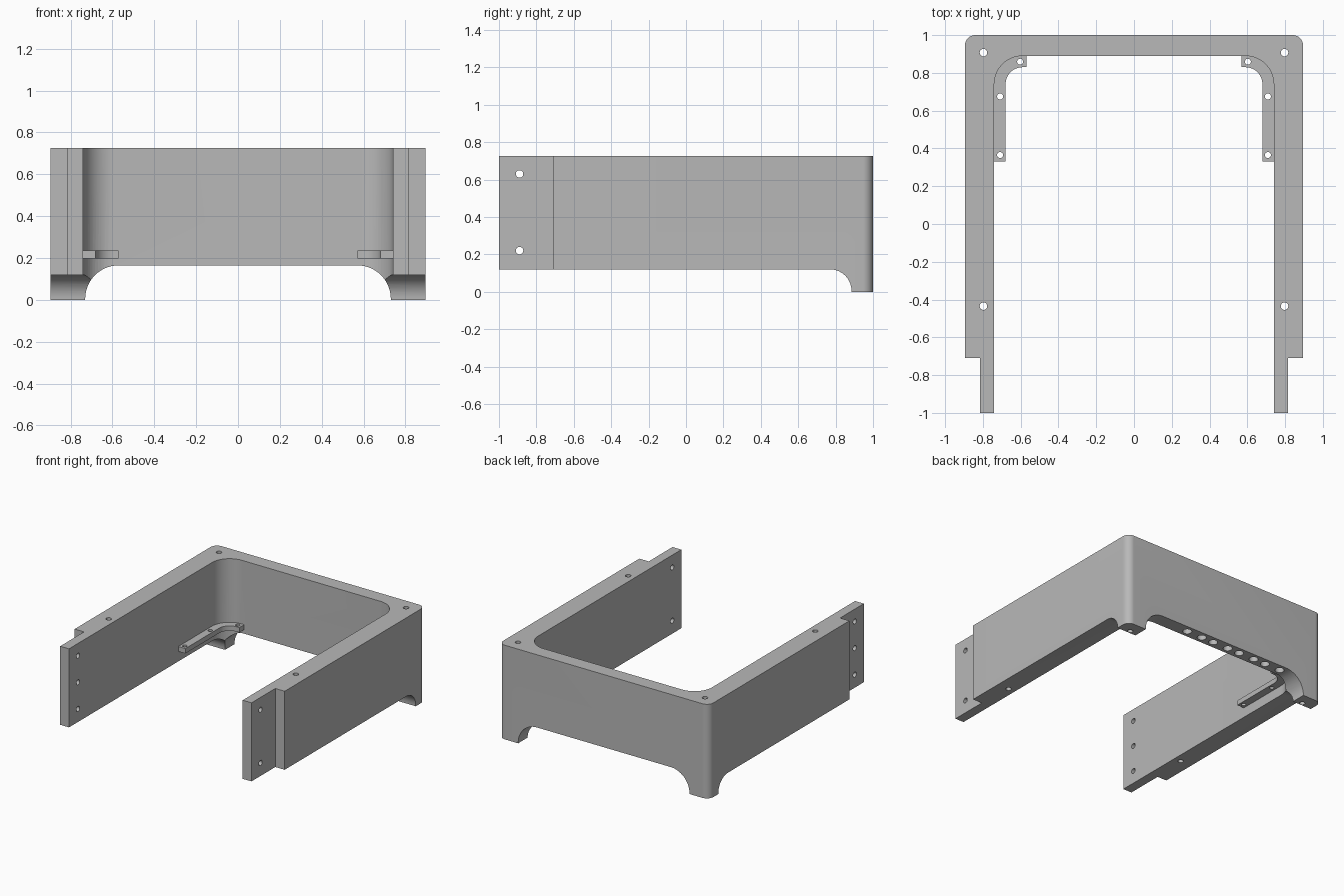
import bpy, bmesh, math

if "Cube" in bpy.data.objects:
    bpy.data.objects.remove(bpy.data.objects["Cube"])

grey = bpy.data.materials.new("light grey")
grey.use_nodes = True
grey.diffuse_color = (0.48, 0.48, 0.48, 1)
grey.node_tree.nodes["Principled BSDF"].inputs["Base Color"].default_value = (0.48, 0.48, 0.48, 1)


def arc(cx, cy, r, start, end, n=14):
    angles = [math.radians(start + (end - start) * i / n) for i in range(n + 1)]
    return [(cx + r * math.cos(a), cy + r * math.sin(a)) for a in angles]


def place(u, v, w, axis):
    return {"x": (w, u, v), "y": (u, w, v), "z": (u, v, w)}[axis]


def add_prism(bm, pts, lo, hi, axis):
    """Extrude a closed outline along one axis."""
    low = [bm.verts.new(place(u, v, lo, axis)) for u, v in pts]
    high = [bm.verts.new(place(u, v, hi, axis)) for u, v in pts]
    bm.faces.new(low)
    bm.faces.new(high)
    for i in range(len(pts)):
        j = (i + 1) % len(pts)
        bm.faces.new((low[i], low[j], high[j], high[i]))


def add_hole(bm, u, v, r, lo, hi, axis):
    add_prism(bm, arc(u, v, r, 0, 360, 24)[:-1], lo, hi, axis)


def finish(name, bm):
    bmesh.ops.recalc_face_normals(bm, faces=bm.faces[:])
    mesh = bpy.data.meshes.new(name)
    bm.to_mesh(mesh)
    bm.free()
    mesh.materials.append(grey)
    ob = bpy.data.objects.new(name, mesh)
    bpy.context.collection.objects.link(ob)
    return ob


def prism(name, pts, lo, hi, axis):
    bm = bmesh.new()
    add_prism(bm, pts, lo, hi, axis)
    return finish(name, bm)


def cut(ob, cutter):
    cutter.hide_render = True
    mod = ob.modifiers.new("cut", "BOOLEAN")
    mod.operation = "DIFFERENCE"
    mod.solver = "EXACT"
    mod.object = cutter
    bpy.context.view_layer.objects.active = ob
    bpy.ops.object.modifier_apply(modifier=mod.name)
    bpy.data.objects.remove(cutter)


def smooth(ob):
    bpy.ops.object.select_all(action="DESELECT")
    ob.select_set(True)
    bpy.context.view_layer.objects.active = ob
    bpy.ops.object.shade_smooth_by_angle(angle=math.radians(30))


def mirrored(half):
    return half + [(-x, y) for x, y in reversed(half)]


# U-shaped frame with thin front tabs
HEIGHT = 0.725
half = arc(0.84, 0.945, 0.055, 90, 0)
half += [(0.895, -0.71), (0.815, -0.71), (0.815, -1), (0.74, -1)]
half += arc(0.59, 0.74, 0.15, 0, 90)
frame = prism("frame", mirrored(half), 0, HEIGHT, "z")

# Underside openings that leave two rear feet
side = [(-1.1, -0.1), (0.885, -0.1)] + arc(0.77, 0.005, 0.115, 0, 90) + [(-1.1, 0.12)]
cut(frame, prism("side_opening", side, -1, 1, "x"))
back = [(0.73, -0.1)] + arc(0.57, 0.005, 0.16, 0, 90)
cut(frame, prism("back_opening", mirrored(back), 0.5, 1.1, "y"))

# Screw holes in the walls and tabs, sockets under the back wall
bm = bmesh.new()
for s in (-1, 1):
    for y in (0.907, -0.435):
        add_hole(bm, s * 0.797, y, 0.02, -0.1, 0.9, "z")
    for z in ((0.22, 0.63) if s > 0 else (0.22, 0.425, 0.63)):
        add_hole(bm, -0.89, z, 0.02, s * 0.7, s * 0.85, "x")
for i in range(4):
    for x in (0.30, 0.165):
        add_hole(bm, x - 0.24 * i, 0.945, 0.033, 0.1, 0.26, "z")
cut(frame, finish("hole_cutter", bm))
smooth(frame)

# Curved support ledges in the inner corners
for name, s in (("left_ledge", 1), ("right_ledge", -1)):
    pts = [(0.57, 0.83)] + arc(0.59, 0.74, 0.09, 90, 0) + [(0.68, 0.33), (0.74, 0.33)]
    pts += arc(0.59, 0.74, 0.15, 0, 90) + [(0.57, 0.89)]
    ledge = prism(name, [(s * x, y) for x, y in pts], 0.197, 0.235, "z")
    bm = bmesh.new()
    for x, y in ((0.709, 0.365), (0.709, 0.675), (0.603, 0.859)):
        add_hole(bm, s * x, y, 0.016, 0.1, 0.3, "z")
    cut(ledge, finish("ledge_hole_cutter", bm))
    smooth(ledge)
